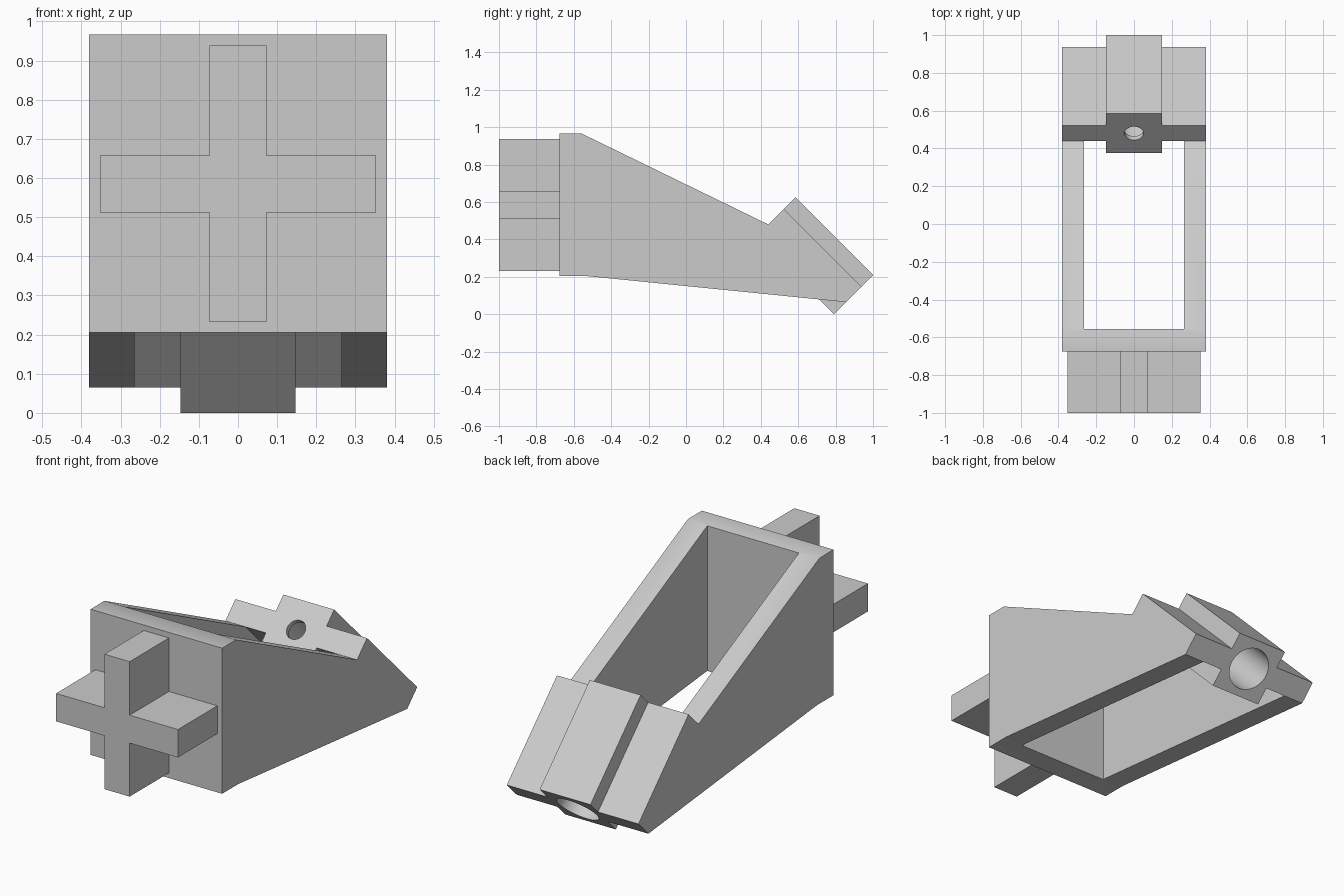
import bpy, bmesh, math
from mathutils import Vector

old = bpy.data.objects.get("Cube")
if old:
    bpy.data.objects.remove(old, do_unlink=True)

grey = bpy.data.materials.new("light grey")
grey.use_nodes = True
colour = (0.6, 0.6, 0.6, 1)
grey.diffuse_color = colour
grey.node_tree.nodes["Principled BSDF"].inputs["Base Color"].default_value = colour


def finish(name, bm):
    bmesh.ops.recalc_face_normals(bm, faces=bm.faces)
    mesh = bpy.data.meshes.new(name)
    bm.to_mesh(mesh)
    bm.free()
    mesh.materials.append(grey)
    obj = bpy.data.objects.new(name, mesh)
    bpy.context.collection.objects.link(obj)
    return obj


def prism(name, points, depth):
    """Extrude a closed 3D outline by a vector."""
    bm = bmesh.new()
    face = bm.faces.new([bm.verts.new(p) for p in points])
    new = bmesh.ops.extrude_face_region(bm, geom=[face])["geom"]
    bmesh.ops.translate(bm, vec=depth, verts=[v for v in new if isinstance(v, bmesh.types.BMVert)])
    return finish(name, bm)


def side_prism(name, profile, half_width):
    """Extrude a side profile of (y, z) points across x."""
    return prism(name, [(-half_width, y, z) for y, z in profile], (2 * half_width, 0, 0))


def slant(across, along):
    """Turn coordinates of the 45 degree socket into (y, z)."""
    return (across + along) / 2, (across - along) / 2


def rod(name, radius, start, end):
    """Cylinder along the socket axis between two slant positions."""
    a, b = (Vector((0, *slant(1.0, t))) for t in (start, end))
    bm = bmesh.new()
    bmesh.ops.create_cone(bm, cap_ends=True, segments=64, radius1=radius,
                          radius2=radius, depth=(b - a).length)
    obj = finish(name, bm)
    obj.rotation_euler = (math.radians(45), 0, 0)
    if (b - a).normalized().dot(Vector((0, 1, -1)).normalized()) > 0:
        obj.location = (a + b) / 2
    return obj


def combine(target, tool, operation):
    bpy.context.view_layer.update()
    mod = target.modifiers.new(tool.name, "BOOLEAN")
    mod.operation = operation
    mod.solver = "EXACT"
    mod.object = tool
    bpy.context.view_layer.objects.active = target
    bpy.ops.object.modifier_apply(modifier=mod.name)
    bpy.data.objects.remove(tool, do_unlink=True)


# Slant extents of the socket ends
top_end, low_end = -0.04, 0.79

# Tapered frame with a slanted end plate
body = side_prism("frame_and_socket", [
    (-0.675, 0.205), (-0.675, 0.967), (-0.56, 0.967),
    slant(0.92, top_end), slant(1.085, top_end),
    slant(1.085, low_end), slant(0.92, low_end), (-0.54, 0.205)], 0.381)

# Open cavity behind the front wall, stopping at the end plate
cavity = side_prism("cavity_cutter", [
    (-0.555, -0.1), (-0.555, 1.1), (-0.18, 1.1), (1.02, -0.1)], 0.265)
combine(body, cavity, "DIFFERENCE")

# Thick socket block through the middle of the end plate
block = side_prism("socket_block", [
    slant(0.79, top_end), slant(1.21, top_end),
    slant(1.21, low_end), slant(0.79, low_end)], 0.147)
combine(body, block, "UNION")

# Wide bore from the low end and small hole through the upper end
combine(body, rod("bore_cutter", 0.11, 0.0, 0.9), "DIFFERENCE")
combine(body, rod("hole_cutter", 0.05, -0.2, 0.2), "DIFFERENCE")

# Cross-shaped plug on the front
arm, reach, mid = 0.073, 0.353, 0.585
outline = []
corner = [(arm, reach), (arm, arm), (reach, arm)]
for turn in range(4):
    for x, z in corner:
        for _ in range(turn):
            x, z = z, -x
        outline.append((x, -1, z + mid))
cross = prism("cross_plug", outline, (0, 0.325, 0))

for obj in (body, cross):
    bpy.ops.object.select_all(action="DESELECT")
    obj.select_set(True)
    bpy.context.view_layer.objects.active = obj
    bpy.ops.object.shade_smooth_by_angle(angle=math.radians(30))
